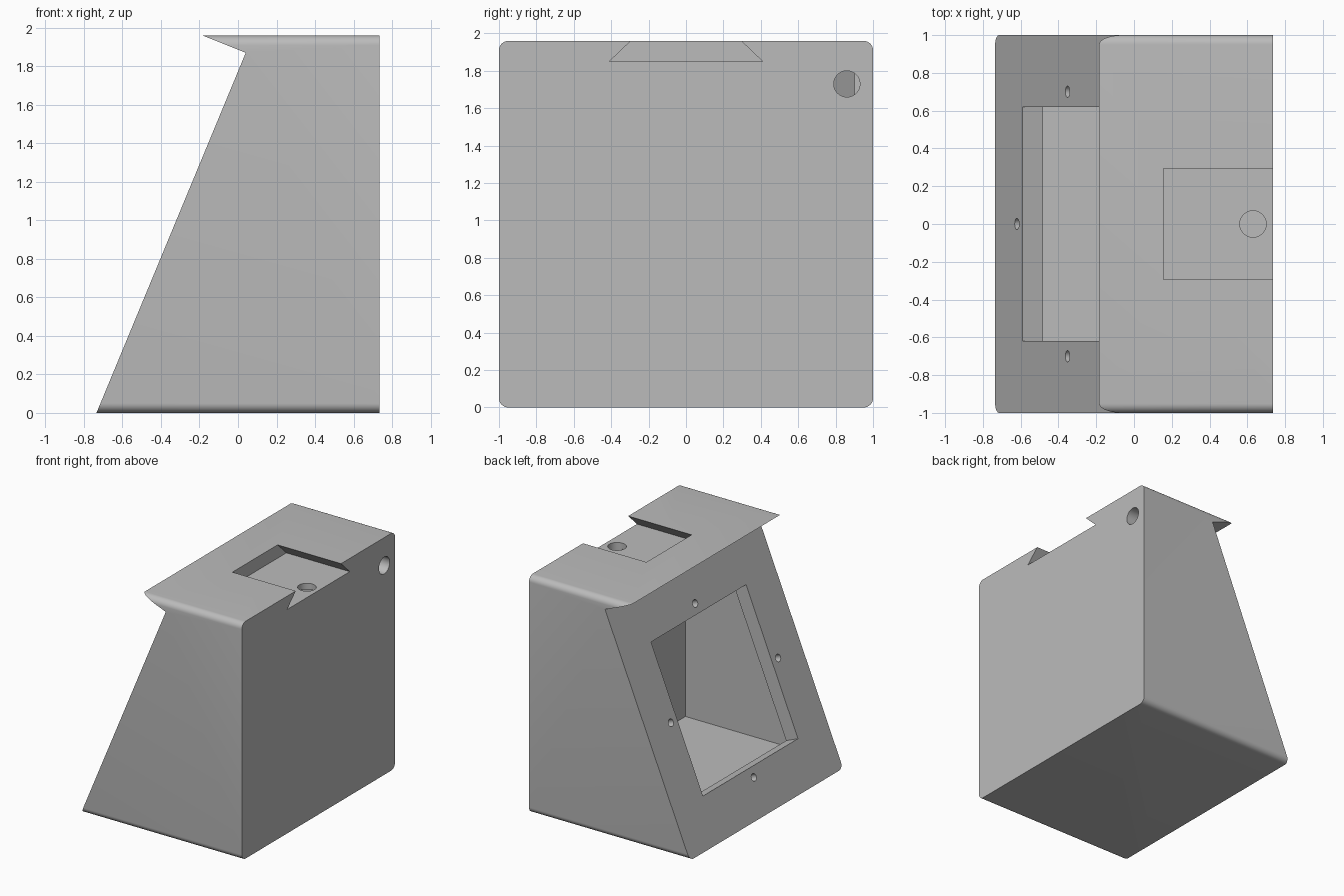
import bpy, bmesh, math
from mathutils import Matrix, Vector

old = bpy.data.objects.get("Cube")
if old:
    bpy.data.objects.remove(old, do_unlink=True)

grey = bpy.data.materials.new("light_grey")
grey.use_nodes = True
colour = (0.5, 0.5, 0.5, 1)
grey.diffuse_color = colour
grey.node_tree.nodes["Principled BSDF"].inputs["Base Color"].default_value = colour


def to_object(name, bm):
    bmesh.ops.recalc_face_normals(bm, faces=bm.faces)
    mesh = bpy.data.meshes.new(name)
    bm.to_mesh(mesh)
    bm.free()
    mesh.materials.append(grey)
    obj = bpy.data.objects.new(name, mesh)
    bpy.context.collection.objects.link(obj)
    return obj


def prism(name, points, axis, lo, hi):
    """Extrude a profile along x (points are y, z) or along y (points are x, z)."""
    bm = bmesh.new()
    place = (lambda a, b: (lo, a, b)) if axis == "x" else (lambda a, b: (a, lo, b))
    face = bm.faces.new([bm.verts.new(place(*p)) for p in points])
    out = bmesh.ops.extrude_face_region(bm, geom=[face])
    step = Vector((hi - lo, 0, 0) if axis == "x" else (0, hi - lo, 0))
    bmesh.ops.translate(bm, vec=step, verts=[v for v in out["geom"] if isinstance(v, bmesh.types.BMVert)])
    return to_object(name, bm)


def cylinder(name, radius, start, end, sides=48):
    start, end = Vector(start), Vector(end)
    span = end - start
    turn = span.to_track_quat("Z", "Y").to_matrix().to_4x4()
    bm = bmesh.new()
    bmesh.ops.create_cone(bm, cap_ends=True, segments=sides, radius1=radius, radius2=radius,
                          depth=span.length, matrix=Matrix.Translation((start + end) / 2) @ turn)
    return to_object(name, bm)


def combine(target, tool, operation="DIFFERENCE"):
    mod = target.modifiers.new(tool.name, "BOOLEAN")
    mod.operation, mod.solver, mod.object = operation, "EXACT", tool
    tool.hide_render = True
    bpy.context.view_layer.objects.active = target
    bpy.ops.object.modifier_apply(modifier=mod.name)
    bpy.data.objects.remove(tool, do_unlink=True)


# Sloped housing with an overhanging lip
back, top, wall, radius = 0.735, 1.96, 0.1, 0.05
housing = prism("housing", [(-back, 0), (back, 0), (back, top), (-0.185, top), (0.04, 1.87)], "y", -1.1, 1.1)

# Rounded long edges
rounded = []
for corner, (sy, sz) in enumerate([(1, 1), (-1, 1), (-1, 0), (1, 0)]):
    cy, cz = sy * (1 - radius), top - radius if sz else radius
    for i in range(9):
        a = math.pi / 2 * (corner + i / 8)
        rounded.append((cy + radius * math.cos(a), cz + radius * math.sin(a)))
combine(housing, prism("rounded_bar", rounded, "x", -1, 1), "INTERSECT")

# Sloped front frame: direction up the slope and direction into the wall
up = Vector((0.775, 0, 1.87)).normalized()
inward = Vector((up.z, 0, -up.x))
side = Vector((0, 1, 0))
centre = Vector((-back, 0, 0)) + up
front_wall = 0.117


# Hollow interior
def inner_x(z):
    return -back + z * up.x / up.z + front_wall / up.z


floor, ceiling = wall, 1.8
combine(housing, prism("cavity", [(inner_x(floor), floor), (back - wall, floor), (back - wall, ceiling),
                                  (inner_x(ceiling), ceiling)], "y", wall - 1, 1 - wall))

# Square window through the sloped wall
frame = Matrix((inward, side, up)).transposed().to_4x4()
bm = bmesh.new()
bmesh.ops.create_cube(bm, size=1, matrix=Matrix.Translation(centre) @ frame @ Matrix.Diagonal((0.3, 1.24, 1.24, 1)))
combine(housing, to_object("window_cut", bm))

# Four screw holes around the window
for offset in (up, -up, side, -side):
    spot = centre + offset * 0.7
    combine(housing, cylinder("screw_cut", 0.03, spot - inward * 0.1, spot + inward * 0.15, 24))

# Dovetail slot in the top
combine(housing, prism("slot_cut", [(-0.41, 1.85), (0.41, 1.85), (0.295, top), (0.295, 2.1),
                                    (-0.295, 2.1), (-0.295, top)], "x", 0.155, 0.9))

# Round holes in the slot floor and the upright wall
combine(housing, cylinder("slot_hole_cut", 0.07, (0.63, 0, floor), (0.63, 0, 1.9)))
combine(housing, cylinder("cable_hole_cut", 0.07, (0.14, 0.86, 1.73), (0.9, 0.86, 1.73)))

# Smooth curves, sharp edges
bpy.ops.object.select_all(action="DESELECT")
housing.select_set(True)
bpy.context.view_layer.objects.active = housing
bpy.ops.object.shade_smooth_by_angle(angle=math.radians(30))
